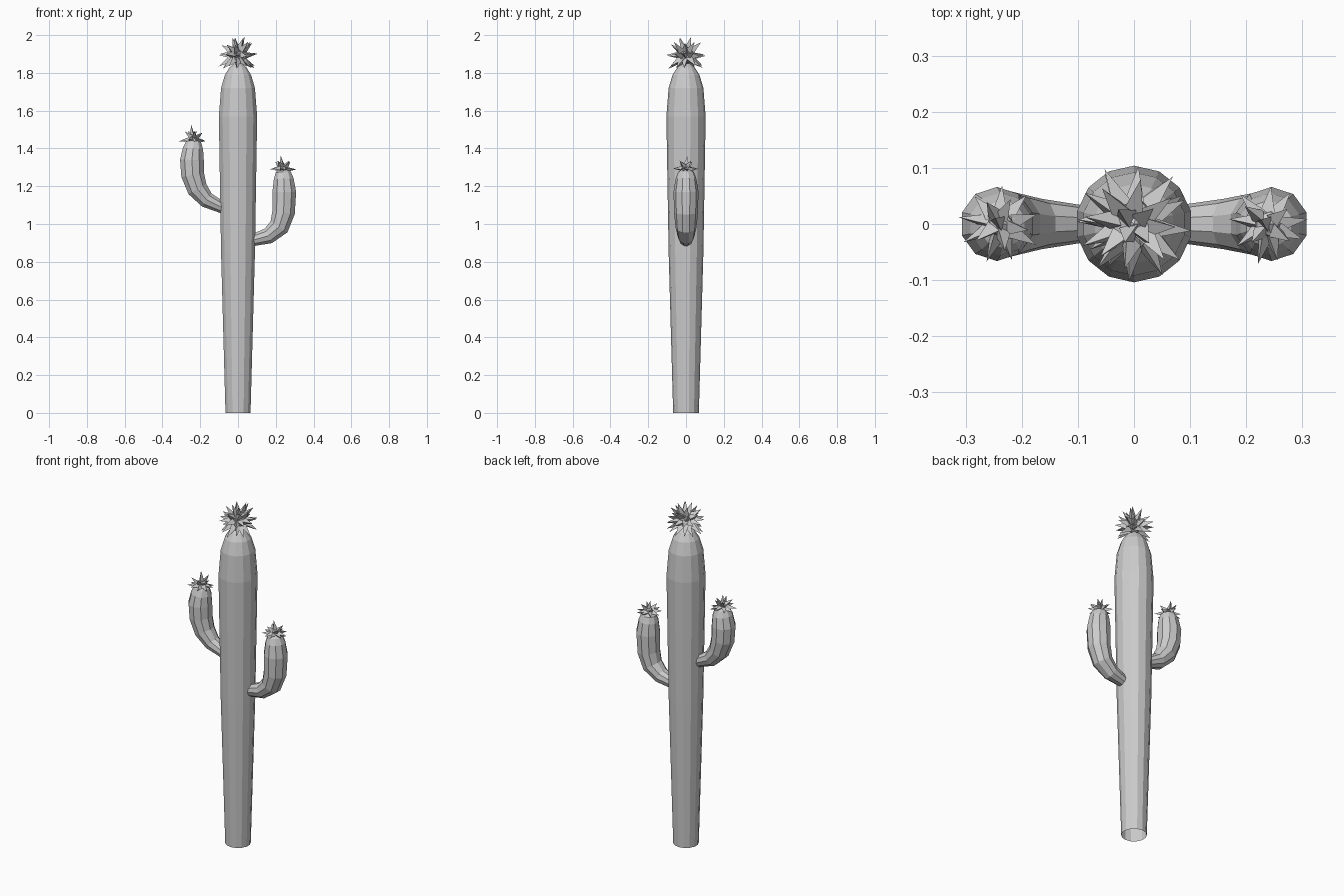
import bpy, bmesh, math, random
from mathutils import Vector

random.seed(4)
cube = bpy.data.objects.get("Cube")
if cube:
    bpy.data.objects.remove(cube, do_unlink=True)

grey = bpy.data.materials.new("plain grey")
grey.use_nodes = True
color = (0.6, 0.6, 0.6, 1)
grey.diffuse_color = color
grey.node_tree.nodes["Principled BSDF"].inputs["Base Color"].default_value = color


def finish(name, bm):
    bmesh.ops.recalc_face_normals(bm, faces=bm.faces)
    mesh = bpy.data.meshes.new(name)
    bm.to_mesh(mesh)
    bm.free()
    mesh.materials.append(grey)
    obj = bpy.data.objects.new(name, mesh)
    bpy.context.collection.objects.link(obj)
    return obj


def tube(name, path, sides):
    """Loft rings along (x, z, radius) stations; open start, capped end."""
    bm = bmesh.new()
    points = [Vector((x, 0, z)) for x, z, r in path]
    across = Vector((0, 1, 0))
    rings = []
    for i, p in enumerate(points):
        along = (points[min(i + 1, len(points) - 1)] - points[max(i - 1, 0)]).normalized()
        out = across.cross(along)
        ring = []
        for k in range(sides):
            a = 2 * math.pi * (k + 0.5) / sides
            ring.append(bm.verts.new(p + path[i][2] * (math.cos(a) * out + math.sin(a) * across)))
        rings.append(ring)
    for low, high in zip(rings, rings[1:]):
        for k in range(sides):
            n = (k + 1) % sides
            bm.faces.new((low[k], low[n], high[n], high[k]))
    bm.faces.new(rings[-1])
    return finish(name, bm)


def crown(name, center, core, rings, width):
    """Burst of pyramid spikes; rings hold (count, elevation, reach)."""
    bm = bmesh.new()
    bmesh.ops.create_icosphere(bm, subdivisions=1, radius=core)
    for count, elevation, reach in rings:
        for k in range(count):
            a = 2 * math.pi * (k + random.uniform(-0.15, 0.15)) / count + elevation
            e = math.radians(elevation + random.uniform(-6, 6))
            d = Vector((math.cos(a) * math.cos(e), math.sin(a) * math.cos(e), math.sin(e)))
            u = d.orthogonal().normalized()
            v = d.cross(u)
            tip = bm.verts.new(d * reach * random.uniform(0.92, 1.04))
            base = [bm.verts.new(d * core * 0.8 + width * (math.cos(t) * u + math.sin(t) * v))
                    for t in (0, math.pi * 2 / 3, math.pi * 4 / 3)]
            for j in range(3):
                bm.faces.new((base[j], base[(j + 1) % 3], tip))
    bmesh.ops.translate(bm, verts=bm.verts, vec=center)
    return finish(name, bm)


# Trunk, widening upward to a rounded top
tube("trunk", [(0, 0, 0.068), (0, 0.85, 0.092), (0, 1.57, 0.104), (0, 1.72, 0.092),
               (0, 1.79, 0.071), (0, 1.83, 0.045), (0, 1.85, 0.02)], 14)

# Bent arms
tube("right_arm", [(-0.07, 1.08, 0.03), (-0.165, 1.127, 0.045), (-0.215, 1.185, 0.057),
                   (-0.24, 1.26, 0.064), (-0.244, 1.34, 0.066), (-0.238, 1.40, 0.056),
                   (-0.235, 1.435, 0.042), (-0.234, 1.45, 0.02)], 10)
tube("left_arm", [(0.07, 0.912, 0.032), (0.16, 0.937, 0.045), (0.217, 0.985, 0.056),
                  (0.241, 1.06, 0.063), (0.245, 1.17, 0.066), (0.242, 1.24, 0.055),
                  (0.24, 1.275, 0.042), (0.24, 1.29, 0.02)], 10)

# Spiky crowns on the trunk and both arms
crown("trunk_crown", (0, 0, 1.892), 0.048,
      [(12, -32, 0.115), (12, 2, 0.108), (8, 36, 0.108), (4, 70, 0.108)], 0.021)
crown("right_arm_crown", (-0.238, 0, 1.447), 0.026,
      [(9, -4, 0.073), (5, 40, 0.066), (1, 78, 0.078)], 0.016)
crown("left_arm_crown", (0.238, 0, 1.292), 0.026,
      [(9, -4, 0.073), (4, 40, 0.062), (1, 78, 0.075)], 0.016)
